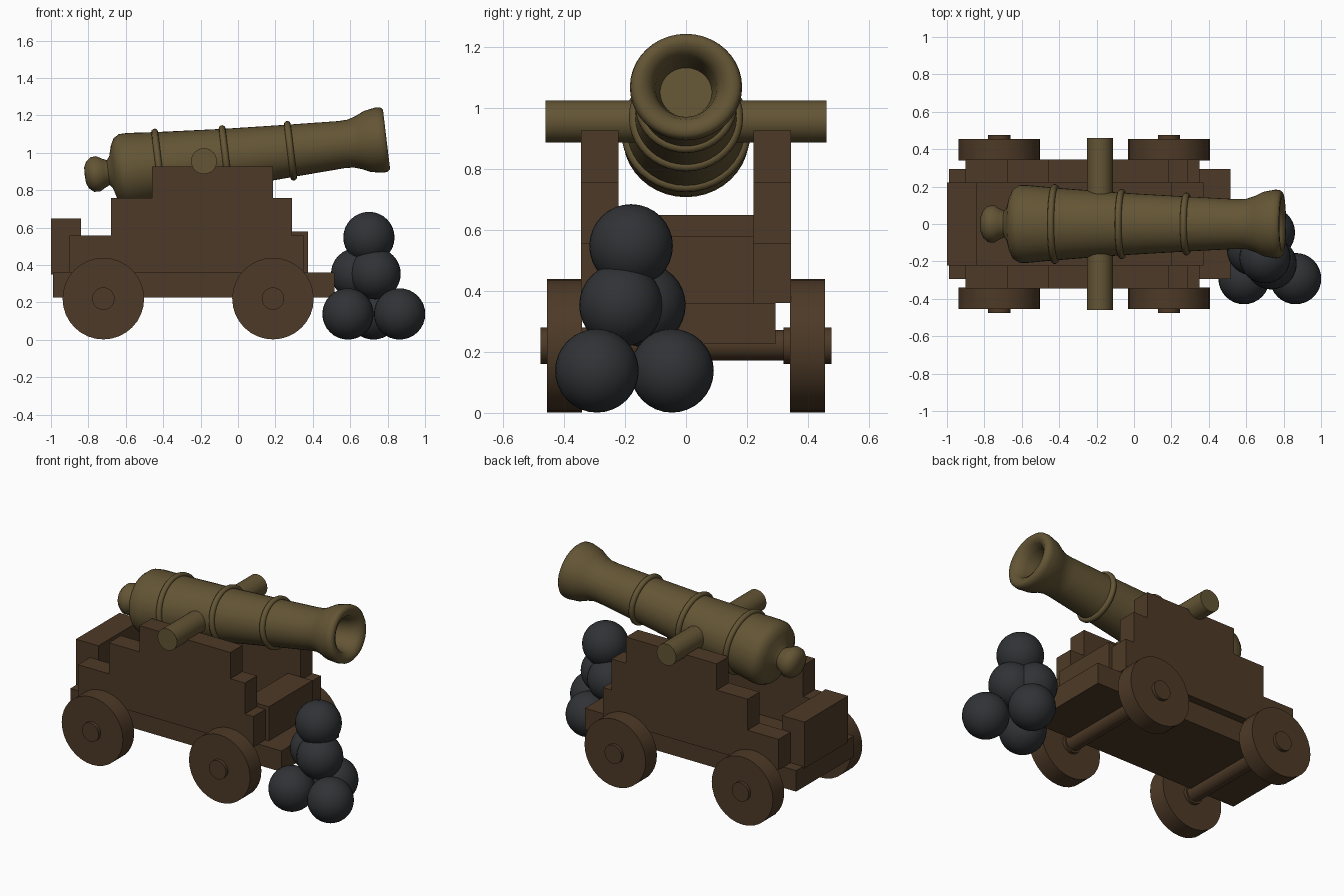
import bpy, bmesh, math
from mathutils import Matrix, Vector

if "Cube" in bpy.data.objects:
    bpy.data.objects.remove(bpy.data.objects["Cube"])


def mat(name, rgb):
    m = bpy.data.materials.new(name)
    m.diffuse_color = (*rgb, 1)
    m.use_nodes = True
    m.node_tree.nodes["Principled BSDF"].inputs["Base Color"].default_value = m.diffuse_color
    return m


WOOD = mat("dark_wood", (0.075, 0.042, 0.02))
BRONZE = mat("aged_bronze", (0.125, 0.09, 0.035))
IRON = mat("black_iron", (0.03, 0.032, 0.036))


def finish(name, bm, material, angle=None):
    bmesh.ops.recalc_face_normals(bm, faces=bm.faces)
    me = bpy.data.meshes.new(name)
    bm.to_mesh(me)
    bm.free()
    me.materials.append(material)
    ob = bpy.data.objects.new(name, me)
    bpy.context.collection.objects.link(ob)
    if angle:
        bpy.ops.object.select_all(action='DESELECT')
        ob.select_set(True)
        bpy.context.view_layer.objects.active = ob
        bpy.ops.object.shade_smooth_by_angle(angle=math.radians(angle))
    return ob


def box(name, x0, x1, y0, y1, z0, z1):
    bm = bmesh.new()
    size = Matrix.Diagonal((x1 - x0, y1 - y0, z1 - z0, 1))
    mid = Matrix.Translation(((x0 + x1) / 2, (y0 + y1) / 2, (z0 + z1) / 2))
    bmesh.ops.create_cube(bm, size=1, matrix=mid @ size)
    return finish(name, bm, WOOD)


def rod(name, x, z, y0, y1, r, material=WOOD, sides=32):
    bm = bmesh.new()
    m = Matrix.Translation((x, (y0 + y1) / 2, z)) @ Matrix.Rotation(math.pi / 2, 4, 'X')
    bmesh.ops.create_cone(bm, cap_ends=True, segments=sides, radius1=r, radius2=r,
                          depth=abs(y1 - y0), matrix=m)
    return finish(name, bm, material, 30)


def lathe(name, profile, material, matrix, closed=False, steps=40):
    # spin (distance along x, radius) points around the x axis
    bm = bmesh.new()
    vs = [bm.verts.new((s, 0, r)) for s, r in profile]
    es = [bm.edges.new(p) for p in zip(vs, vs[1:])]
    if closed:
        es.append(bm.edges.new((vs[-1], vs[0])))
    bmesh.ops.spin(bm, geom=vs + es, cent=(0, 0, 0), axis=(1, 0, 0),
                   angle=2 * math.pi, steps=steps, use_duplicate=False)
    bmesh.ops.remove_doubles(bm, verts=bm.verts, dist=1e-4)
    bm.transform(matrix)
    return finish(name, bm, material, 50)


# carriage bed, rear block and front transom
box("carriage_bed", -0.99, 0.515, -0.293, 0.293, 0.225, 0.36)
box("rear_block", -1.0, -0.84, -0.222, 0.222, 0.35, 0.648)
box("front_transom", 0.2, 0.375, -0.222, 0.222, 0.355, 0.58)

# stepped side cheeks
steps = [(-0.9, 0.36), (0.35, 0.36), (0.35, 0.557), (0.29, 0.557), (0.29, 0.757),
         (0.187, 0.757), (0.187, 0.926), (-0.46, 0.926), (-0.46, 0.757),
         (-0.68, 0.757), (-0.68, 0.557), (-0.9, 0.557)]
for side, y in (("right", -0.344), ("left", 0.222)):
    bm = bmesh.new()
    face = bm.faces.new([bm.verts.new((x, y, z)) for x, z in steps])
    ext = bmesh.ops.extrude_face_region(bm, geom=[face], use_keep_orig=True)
    bmesh.ops.translate(bm, vec=(0, 0.122, 0),
                        verts=[v for v in ext["geom"] if isinstance(v, bmesh.types.BMVert)])
    finish("cheek_" + side, bm, WOOD)

# axles, wheels and hubs
for end, x in (("rear", -0.72), ("front", 0.187)):
    rod("axle_" + end, x, 0.222, -0.33, 0.33, 0.05)
    for side, s in (("right", -1), ("left", 1)):
        rod(f"wheel_{end}_{side}", x, 0.22, s * 0.34, s * 0.455, 0.218)
        rod(f"hub_{end}_{side}", x, 0.22, s * 0.32, s * 0.476, 0.06)

# barrel with cascabel, flared muzzle and bore, tilted about the trunnions
tilt = (Matrix.Translation((-0.182, 0, 0.955)) @ Matrix.Rotation(-math.radians(6.85), 4, 'Y')
        @ Matrix.Diagonal((1, 1, 0.955, 1)))
barrel = [(-0.642, 0), (-0.64, 0.045), (-0.627, 0.075), (-0.602, 0.097), (-0.57, 0.1),
          (-0.54, 0.082), (-0.515, 0.07), (-0.5, 0.09), (-0.484, 0.15), (-0.466, 0.187),
          (-0.435, 0.207), (-0.39, 0.208), (-0.24, 0.194), (0.118, 0.167), (0.466, 0.147),
          (0.74, 0.133), (0.79, 0.135), (0.835, 0.15), (0.88, 0.172), (0.945, 0.184),
          (0.97, 0.181), (0.983, 0.168), (0.983, 0.145), (0.965, 0.115), (0.92, 0.1),
          (0.84, 0.09), (0.8, 0.085), (0.8, 0)]
lathe("barrel", barrel, BRONZE, tilt)

# reinforcing rings
for i, (s, r) in enumerate([(-0.243, 0.196), (0.117, 0.17), (0.466, 0.15)]):
    ring = [(s + 0.018 * math.cos(a * math.pi / 5), r + 0.018 * math.sin(a * math.pi / 5))
            for a in range(10)]
    lathe(f"barrel_ring_{i + 1}", ring, BRONZE, tilt, closed=True)

rod("trunnions", -0.182, 0.955, -0.46, 0.46, 0.069, BRONZE)

# pile of cannonballs
balls = [(0.588, -0.292, 0.138), (0.864, -0.292, 0.138), (0.724, -0.046, 0.138),
         (0.733, -0.213, 0.353), (0.634, -0.138, 0.353), (0.7, -0.18, 0.547)]
for i, p in enumerate(balls):
    bm = bmesh.new()
    bmesh.ops.create_uvsphere(bm, u_segments=32, v_segments=16, radius=0.137,
                              matrix=Matrix.Translation(p))
    finish(f"cannonball_{i + 1}", bm, IRON, 60)
